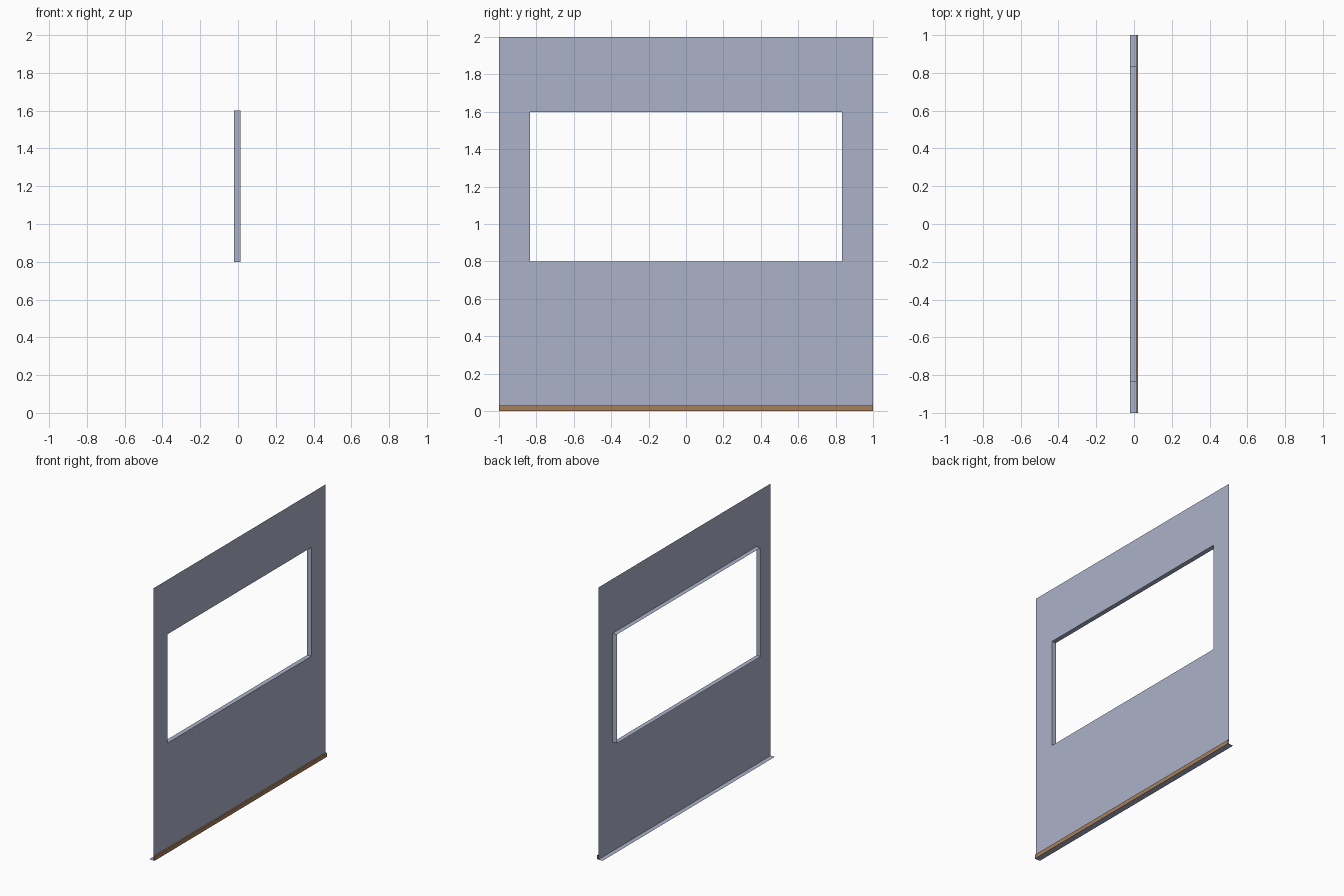
import bpy
import bmesh

cube = bpy.data.objects.get("Cube")
if cube:
    bpy.data.objects.remove(cube, do_unlink=True)

# Main dimensions
HALF, TOP = 1.0, 2.0
BACK_X, WALL_X, TRIM_X = -0.022, 0.012, 0.022
OPEN_Y, SILL, HEAD = 0.835, 0.8, 1.6
TRIM_H = 0.03


def material(name, rgb):
    mat = bpy.data.materials.new(name)
    mat.use_nodes = True
    colour = (*rgb, 1.0)
    mat.diffuse_color = colour
    mat.node_tree.nodes["Principled BSDF"].inputs["Base Color"].default_value = colour
    return mat


def sheet_object(name, mat, quads):
    """Build one object from thin four-cornered sheets."""
    bm = bmesh.new()
    for quad in quads:
        bm.faces.new([bm.verts.new(p) for p in quad])
    bmesh.ops.remove_doubles(bm, verts=bm.verts, dist=0.0001)
    mesh = bpy.data.meshes.new(name)
    bm.to_mesh(mesh)
    bm.free()
    mesh.materials.append(mat)
    obj = bpy.data.objects.new(name, mesh)
    bpy.context.collection.objects.link(obj)
    return obj


def upright(x, y0, y1, z0, z1):
    return [(x, y0, z0), (x, y1, z0), (x, y1, z1), (x, y0, z1)]


def level(z, x0, x1, y=HALF):
    return [(x0, -y, z), (x1, -y, z), (x1, y, z), (x0, y, z)]


def jamb(y):
    return [(BACK_X, y, SILL), (WALL_X, y, SILL), (WALL_X, y, HEAD), (BACK_X, y, HEAD)]


plaster = material("blue grey", (0.41, 0.45, 0.58))
wood = material("brown", (0.39, 0.216, 0.107))

# Wall sheet: a grid of cells with the middle one left open
ys = [-HALF, -OPEN_Y, OPEN_Y, HALF]
zs = [0, SILL, HEAD, TOP]
sheet_object("wall_panel", plaster, [
    upright(WALL_X, ys[i], ys[i + 1], zs[j], zs[j + 1])
    for i in range(3) for j in range(3) if (i, j) != (1, 1)])

# Lining of the window opening, facing into the opening
lining = [list(reversed(jamb(OPEN_Y))), jamb(-OPEN_Y),
          level(SILL, BACK_X, WALL_X, OPEN_Y),
          list(reversed(level(HEAD, BACK_X, WALL_X, OPEN_Y)))]
sheet_object("window_lining", plaster, lining)

# Flat strip under the wall
sheet_object("bottom_flange", plaster, [level(0, BACK_X, TRIM_X)])

# Skirting along the foot of the wall
sheet_object("skirting", wood, [
    upright(TRIM_X, -HALF, HALF, 0, TRIM_H),
    level(TRIM_H, WALL_X, TRIM_X)])
